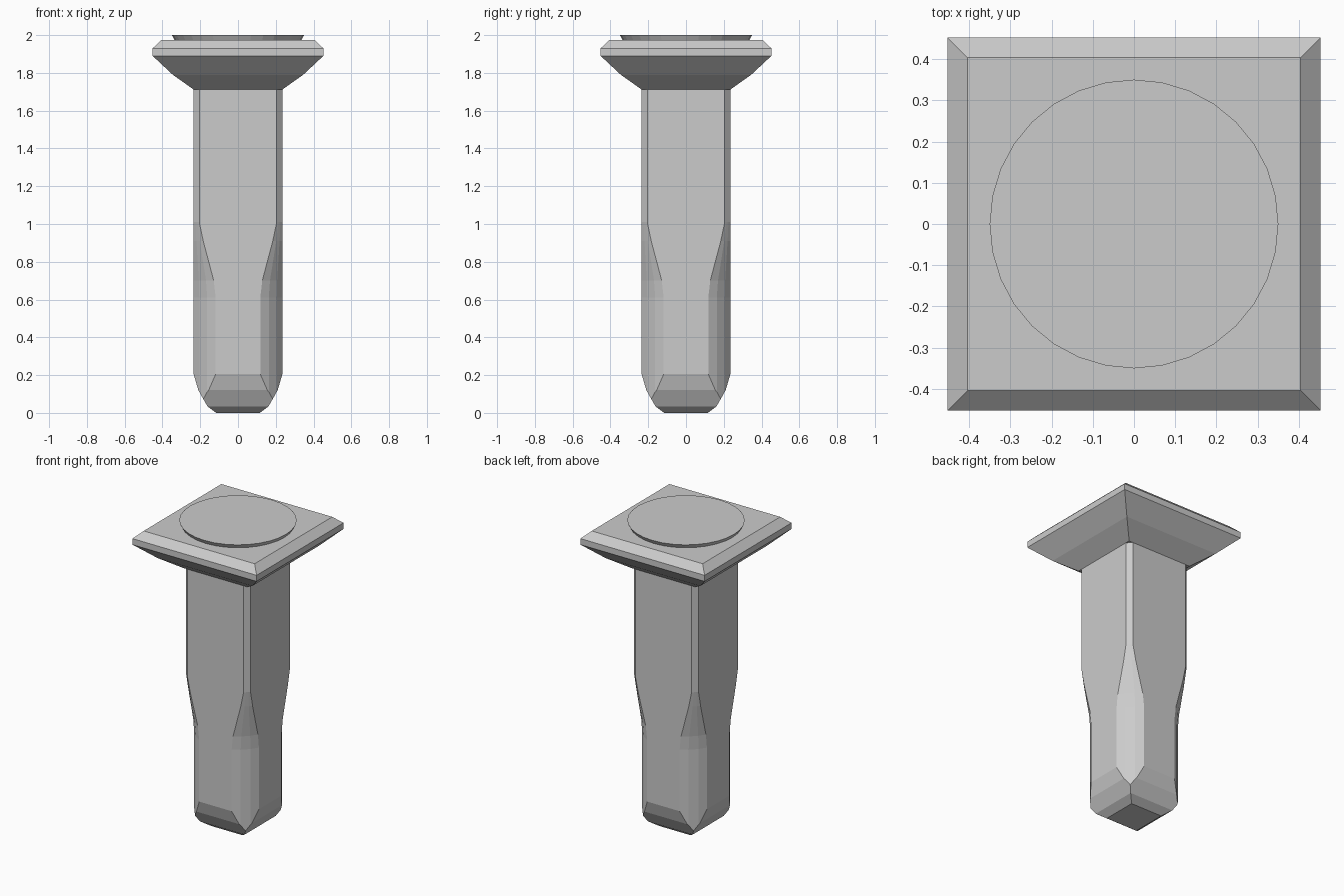
import bpy, bmesh
from mathutils import Vector
from math import sin, cos, pi

cube = bpy.data.objects.get("Cube")
if cube:
    bpy.data.objects.remove(cube)

grey = bpy.data.materials.new("light grey metal")
grey.use_nodes = True
COLOUR = (0.6, 0.6, 0.6, 1)
grey.diffuse_color = COLOUR
grey.node_tree.nodes["Principled BSDF"].inputs["Base Color"].default_value = COLOUR


def loft(sections):
    """Skin a list of (outline, height) pairs and cap both ends."""
    bm = bmesh.new()
    rings = [[bm.verts.new((x, y, z)) for x, y in pts] for pts, z in sections]
    n = len(rings[0])
    for low, high in zip(rings, rings[1:]):
        for i in range(n):
            j = (i + 1) % n
            bm.faces.new((low[i], low[j], high[j], high[i]))
    bm.faces.new(rings[0][::-1])
    bm.faces.new(rings[-1])
    return bm


def finish(bm, name):
    bmesh.ops.recalc_face_normals(bm, faces=bm.faces[:])
    mesh = bpy.data.meshes.new(name)
    bm.to_mesh(mesh)
    bm.free()
    mesh.materials.append(grey)
    bpy.context.collection.objects.link(bpy.data.objects.new(name, mesh))


def four_corners(corner):
    """Repeat one corner's points by quarter turns."""
    pts = list(corner)
    for _ in range(3):
        corner = [(-y, x) for x, y in corner]
        pts += corner
    return pts


def square(half):
    return four_corners([(half, half)])


# Shaft: narrow chamfer above, broad three-facet corners below
HALF = 0.235
CHAMFER = [(HALF, 0.205), (0.225, 0.215), (0.215, 0.225), (0.205, HALF)]
ROUND = [(HALF, 0.118), (0.205, 0.163), (0.163, 0.205), (0.118, HALF)]


def shaft_section(blend):
    return four_corners([(a + (c - a) * blend, b + (d - b) * blend)
                         for (a, b), (c, d) in zip(CHAMFER, ROUND)])


shaft = loft([(shaft_section(b), z) for b, z in
              [(1, 0), (1, 0.61), (0.88, 0.70), (0.24, 0.91), (0, 1.01), (0, 1.72)]])

# Shaft tip: slice the same tapering profile on all four sides
TIP = [(0.235, 0.205), (0.21, 0.12), (0.162, 0.035), (0.115, 0)]
for (x1, z1), (x2, z2) in zip(TIP, TIP[1:]):
    for k in range(4):
        c, s = round(cos(k * pi / 2)), round(sin(k * pi / 2))
        out, drop = z1 - z2, x1 - x2
        bmesh.ops.bisect_plane(shaft, geom=shaft.verts[:] + shaft.edges[:] + shaft.faces[:],
                               dist=1e-5, plane_co=Vector((c * x1, s * x1, z1)),
                               plane_no=Vector((c * out, s * out, -drop)), clear_outer=True)
        rim = [e for e in shaft.edges if e.is_boundary]
        bmesh.ops.holes_fill(shaft, edges=rim, sides=0)
finish(shaft, "shaft")

# Head: flared square plate with a bevelled top
finish(loft([(square(h), z) for h, z in
             [(0.235, 1.712), (0.345, 1.79), (0.452, 1.89), (0.452, 1.93), (0.404, 1.975)]]),
       "square_head")


# Round raised boss on the head
def circle(radius, count=32):
    return [(radius * cos(2 * pi * i / count), radius * sin(2 * pi * i / count))
            for i in range(count)]


finish(loft([(circle(0.335), 1.972), (circle(0.35), 2.0)]), "round_boss")
